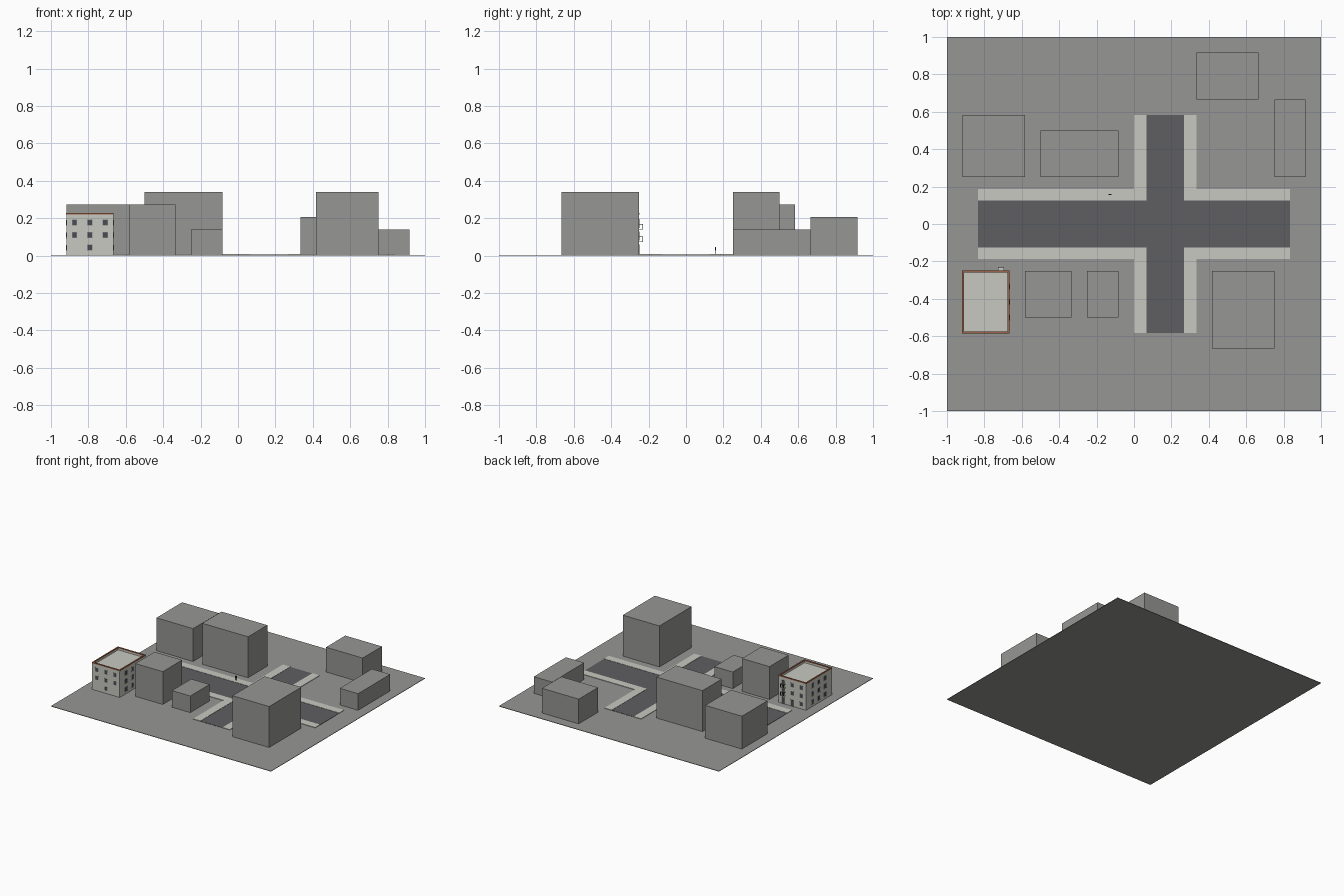
import bpy, bmesh, math
from mathutils import Vector

if "Cube" in bpy.data.objects:
    bpy.data.objects.remove(bpy.data.objects["Cube"])

def srgb(h):
    c = [int(h[i:i + 2], 16) / 255 for i in (0, 2, 4)]
    return [v / 12.92 if v <= 0.04045 else ((v + 0.055) / 1.055) ** 2.4 for v in c] + [1]

def mat(name, h):
    m = bpy.data.materials.new(name)
    m.diffuse_color = srgb(h)
    m.use_nodes = True
    m.node_tree.nodes["Principled BSDF"].inputs["Base Color"].default_value = m.diffuse_color
    return m

GREY = mat("massing grey", "969694")
PALE = mat("pale concrete", "C9C9C1")
ROAD = mat("asphalt", "5F5F62")
BRICK = mat("terracotta", "A0664A")
GLASS = mat("window glass", "4A4C52")
FRAME = mat("window frame", "85858A")
DARK = mat("dark metal", "303033")

def boxes(name, material, items):
    """One object from (x0, x1, y0, y1, z0, z1) boxes."""
    bm = bmesh.new()
    for x0, x1, y0, y1, z0, z1 in items:
        vs = bmesh.ops.create_cube(bm, size=1)["verts"]
        for v in vs:
            v.co = Vector((x1 if v.co.x > 0 else x0,
                           y1 if v.co.y > 0 else y0,
                           z1 if v.co.z > 0 else z0))
    me = bpy.data.meshes.new(name)
    bm.to_mesh(me)
    bm.free()
    me.materials.append(material)
    ob = bpy.data.objects.new(name, me)
    bpy.context.collection.objects.link(ob)
    return ob

U = 1 / 12          # plan module
G = 0.004           # ground top
FLOOR = 0.0667      # storey height

# Ground slab
boxes("ground", GREY, [(-1, 1, -1, 1, 0, G)])

# Crossing roads
R = G + 0.002
boxes("road", ROAD, [(-10 * U, 10 * U, -0.125, 0.125, G, R),
                     (0.0667, 0.2667, 0.125, 7 * U, G, R),
                     (0.0667, 0.2667, -7 * U, -0.125, G, R)])

# L-shaped pavements on the four corners
pave = []
for s in (-1, 1):
    def span(a, b):
        return tuple(sorted((s * a, s * b)))
    for xa, xb, xr in ((-10 * U, 0, None), (4 * U, 10 * U, None)):
        pave.append((xa, xb, *span(0.125, 0.1875), G, 0.008))
    for xa, xb in ((0, 0.0667), (0.2667, 4 * U)):
        pave.append((xa, xb, *span(0.125, 7 * U), G, 0.008))
boxes("pavement", PALE, pave)

# Plain massing blocks: plan extents in modules, number of storeys
for i, (x0, x1, y0, y1, n) in enumerate([
        (-11, -7, 3, 7, 4), (-6, -1, 3, 6, 5), (-7, -4, -6, -3, 4), (-3, -1, -6, -3, 2),
        (5, 9, -8, -3, 5), (9, 11, 3, 8, 2), (4, 8, 8, 11, 3)]):
    boxes(f"block_{i + 1}", GREY, [(x0 * U, x1 * U, y0 * U, y1 * U, G, G + 0.003 + n * FLOOR)])

# Detailed house: walls, parapet and roof terracotta coping
X0, X1, Y0, Y1 = -11 * U, -8 * U, -7 * U, -3 * U
CX, CY = (X0 + X1) / 2, (Y0 + Y1) / 2
TOP, ROOF, T = 0.220, 0.207, 0.009

def ring(z0, z1, o=0.0):
    return [(X0 - o, X1 + o, Y0 - o, Y0 + T, z0, z1), (X0 - o, X1 + o, Y1 - T, Y1 + o, z0, z1),
            (X0 - o, X0 + T, Y0 + T, Y1 - T, z0, z1), (X1 - T, X1 + o, Y0 + T, Y1 - T, z0, z1)]

boxes("house_walls", PALE, [(X0, X1, Y0, Y1, G, ROOF)])
boxes("house_parapet", PALE, ring(ROOF, TOP))
boxes("house_coping", BRICK, ring(TOP, TOP + 0.008, 0.002))

# Plates on a facade: side letter, offset along wall, height, half sizes, projection
def plate(side, a, z, hw, hh, d):
    if side in "FB":
        y0, y1 = (Y0 - d, Y0) if side == "F" else (Y1, Y1 + d)
        return (CX + a - hw, CX + a + hw, y0, y1, z - hh, z + hh)
    x0, x1 = (X0 - d, X0) if side == "L" else (X1, X1 + d)
    return (x0, x1, CY + a - hw, CY + a + hw, z - hh, z + hh)

frames, panes, sills = [], [], []
for side in "FBLR":
    for z in (0.043, 0.110, 0.177):
        for a in (-0.0825, 0, 0.0825):
            if side == "F" and z < 0.1 and a != 0:
                continue
            if side == "B" and (a > 0.05 or (z < 0.1 and a == 0)):
                continue
            frames.append(plate(side, a, z, 0.0145, 0.0165, 0.0015))
            panes.append(plate(side, a, z, 0.0115, 0.0135, 0.0025))
            if side in "LR":
                sills.append(plate(side, a, z - 0.018, 0.016, 0.0015, 0.004))

# Entrance and balcony doors on the street side
for a, z, hh in ((0, 0.031, 0.027), (0.0825, 0.031, 0.027), (0.0825, 0.105, 0.025), (0.0825, 0.172, 0.025)):
    frames.append(plate("B", a, z, 0.015, hh, 0.0015))
    panes.append(plate("B", a, z, 0.012, hh - 0.003, 0.0025))
boxes("window_frames", FRAME, frames)
boxes("window_panes", GLASS, panes)
boxes("window_sills", PALE, sills)

# Two stacked balconies with railings
slabs, rails = [], []
bx0, bx1, by = -0.728, -0.694, Y1 + 0.019
for z in (0.076, 0.143):
    slabs.append((bx0, bx1, Y1, by, z - 0.004, z))
    rails.append((bx0, bx1, by - 0.0015, by, z + 0.024, z + 0.026))
    for x in (bx0, bx1 - 0.0015):
        rails.append((x, x + 0.0015, Y1, by, z + 0.024, z + 0.026))
    for k in range(7):
        x = bx0 + k * (bx1 - bx0 - 0.0015) / 6
        rails.append((x, x + 0.0015, by - 0.0015, by, z, z + 0.024))
boxes("balcony_slabs", PALE, slabs)
boxes("balcony_rails", DARK, rails)

# Small standing figure on the pavement
px, py, pz = -0.128, 0.157, 0.008
boxes("figure_body", DARK, [(px - 0.004, px - 0.0005, py - 0.002, py + 0.002, pz, pz + 0.018),
                            (px + 0.0005, px + 0.004, py - 0.002, py + 0.002, pz, pz + 0.018),
                            (px - 0.007, px + 0.007, py - 0.003, py + 0.003, pz + 0.018, pz + 0.032)])
bpy.ops.mesh.primitive_uv_sphere_add(segments=10, ring_count=6, radius=0.0035, location=(px, py, pz + 0.0355))
head = bpy.context.object
head.name = "figure_head"
head.data.materials.append(BRICK)
bpy.ops.object.shade_smooth_by_angle()
